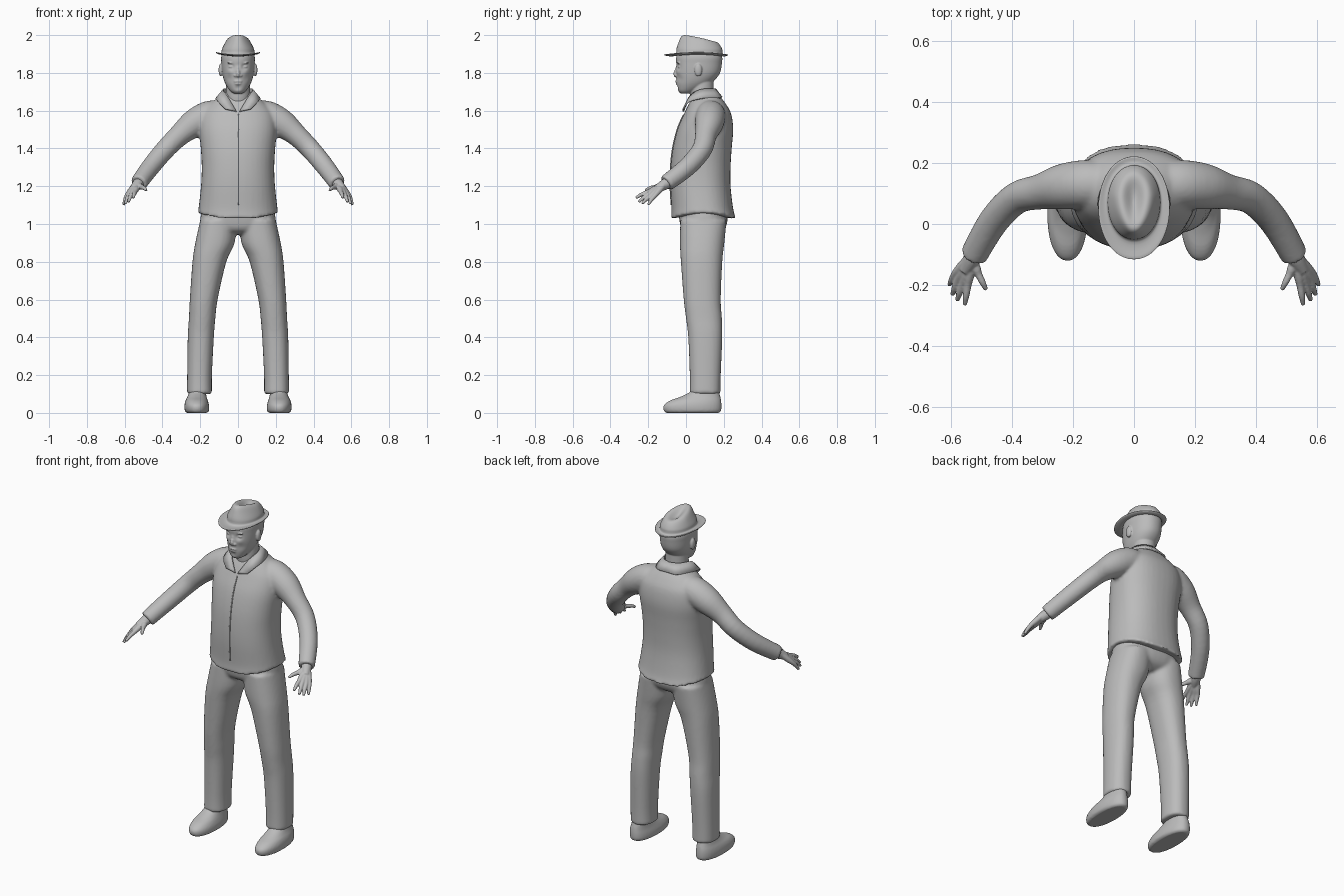
import bpy, bmesh, math
from mathutils import Vector

cube = bpy.data.objects.get("Cube")
if cube:
    bpy.data.objects.remove(cube, do_unlink=True)

grey = bpy.data.materials.new("plain_grey")
grey.use_nodes = True
grey.diffuse_color = (0.5, 0.5, 0.5, 1)
grey.node_tree.nodes["Principled BSDF"].inputs["Base Color"].default_value = (0.5, 0.5, 0.5, 1)
SIDES = (1, -1)


def spline(rows, steps):
    """Smooth interpolation through rows of numbers."""
    out = []
    for i in range(len(rows) - 1):
        a, b, c, d = (rows[min(max(j, 0), len(rows) - 1)] for j in (i - 1, i, i + 1, i + 2))
        for s in range(steps):
            t = s / steps
            out.append([q + 0.5 * t * (r - p + t * (2*p - 5*q + 4*r - w + t * (3*(q - r) + w - p)))
                        for p, q, r, w in zip(a, b, c, d)])
    return out + [list(rows[-1])]


def skin(bm, rings):
    """Join rings of points into a closed shell."""
    loops = [[bm.verts.new(p) for p in ring] for ring in rings]
    n = len(loops[0])
    for a, b in zip(loops, loops[1:]):
        for i in range(n):
            j = (i + 1) % n
            bm.faces.new((a[i], a[j], b[j], b[i]))
    bm.faces.new(loops[0][::-1])
    bm.faces.new(loops[-1])
    return [v for loop in loops for v in loop]


def stack(bm, rows, mirror=1, power=2.3, segs=40, steps=4):
    """Upright loft; row = z, x0, x1, y0, y1, dip at front and back."""
    rings = []
    for z, x0, x1, y0, y1, dip in spline(rows, steps):
        ring = []
        for k in range(segs):
            a = math.tau * k / segs
            c, s = math.cos(a), math.sin(a)
            e = 2 / power
            ring.append((mirror * ((x0 + x1) / 2 + (x1 - x0) / 2 * math.copysign(abs(c) ** e, c)),
                         (y0 + y1) / 2 + (y1 - y0) / 2 * math.copysign(abs(s) ** e, s),
                         z - dip * s * s))
        rings.append(ring)
    return skin(bm, rings)


def tube(bm, rows, mirror=1, segs=16, steps=4):
    """Limb along a path; row = x, y, z, radius."""
    path = spline(rows, steps)
    pts = [Vector((mirror * r[0], r[1], r[2])) for r in path]
    rings = []
    for i, p in enumerate(pts):
        t = (pts[min(i + 1, len(pts) - 1)] - pts[max(i - 1, 0)]).normalized()
        u = t.cross(Vector((1, 0, 0)) if abs(t.z) > 0.95 else Vector((0, 0, 1))).normalized()
        v = u.cross(t)
        rings.append([p + path[i][3] * (u * math.cos(math.tau * k / segs) + v * math.sin(math.tau * k / segs))
                      for k in range(segs)])
    skin(bm, rings)


def ball(bm, centre, size):
    made = bmesh.ops.create_uvsphere(bm, u_segments=16, v_segments=10, radius=1)["verts"]
    for v in made:
        v.co = Vector(v.co[i] * size[i] + centre[i] for i in range(3))


def finish(name, bm, voxel=0, smooth=0, angle=180):
    bmesh.ops.recalc_face_normals(bm, faces=bm.faces)
    mesh = bpy.data.meshes.new(name)
    bm.to_mesh(mesh)
    bm.free()
    mesh.materials.append(grey)
    ob = bpy.data.objects.new(name, mesh)
    bpy.context.collection.objects.link(ob)
    bpy.ops.object.select_all(action="DESELECT")
    ob.select_set(True)
    bpy.context.view_layer.objects.active = ob
    if angle < 180:
        bpy.ops.object.shade_smooth_by_angle(angle=math.radians(angle))
    else:
        mesh.shade_smooth()
    if voxel:
        m = ob.modifiers.new("Blend", "REMESH")
        m.mode, m.voxel_size, m.use_smooth_shade = "VOXEL", voxel, True
    if smooth:
        m = ob.modifiers.new("Soften", "SMOOTH")
        m.factor, m.iterations = 0.5, smooth
    return ob


# Jacket: torso and sleeves blended together
bm = bmesh.new()
torso = [(1.06, .213, -.08, .265, .035), (1.1, .207, -.077, .25, .02), (1.2, .196, -.083, .236, 0),
         (1.3, .192, -.081, .236, 0), (1.4, .197, -.07, .242, 0), (1.5, .205, -.046, .25, 0),
         (1.58, .195, -.012, .24, 0), (1.63, .155, .012, .215, 0), (1.67, .105, .035, .185, 0),
         (1.7, .065, .045, .16, 0)]
stack(bm, [(z, -w, w, f, b, d) for z, w, f, b, d in torso])
for s in SIDES:
    tube(bm, [(.1, .13, 1.58, .075), (.16, .13, 1.57, .08), (.235, .122, 1.53, .075), (.31, .105, 1.47, .058),
              (.385, .085, 1.395, .053), (.46, .01, 1.305, .05), (.527, -.105, 1.215, .045)], s, 24)
finish("jacket", bm, .009, 4)

# Front seam of the jacket
bm = bmesh.new()
tube(bm, [(.003, f - .0005, z, .0035) for z, w, f, b, d in torso[1:7]], 1, 8)
finish("jacket_seam", bm)

# Shirt collar, two folded flaps
bm = bmesh.new()
top = [(0, .155, 1.715), (.05, .135, 1.715), (.078, .075, 1.71), (.055, .02, 1.675), (.008, -.014, 1.595)]
low = [(0, .19, 1.67), (.07, .178, 1.668), (.115, .085, 1.665), (.103, .012, 1.645), (.068, -.014, 1.608)]
for s in SIDES:
    rows = [[bm.verts.new((s * x, y, z)) for x, y, z in spline(edge, 4)] for edge in (top, low)]
    for i in range(len(rows[0]) - 1):
        bm.faces.new((rows[0][i], rows[0][i + 1], rows[1][i + 1], rows[1][i]))
bmesh.ops.remove_doubles(bm, verts=bm.verts, dist=.0005)
collar = finish("collar", bm, angle=40)
m = collar.modifiers.new("Thickness", "SOLIDIFY")
m.thickness, m.offset = .008, 0

# Trousers: hips and legs blended together
bm = bmesh.new()
stack(bm, [(.945, -.13, .13, .02, .16, 0), (.97, -.185, .185, -.02, .2, 0), (1.02, -.2, .2, -.035, .22, 0),
           (1.1, -.185, .185, -.04, .21, 0)])
for s in SIDES:
    stack(bm, [(.1, .138, .27, .02, .182, 0), (.2, .138, .269, .02, .184, 0), (.4, .128, .266, .012, .192, 0),
               (.5, .12, .26, 0, .19, 0), (.6, .108, .255, -.012, .184, 0), (.8, .062, .241, -.027, .192, 0),
               (.9, .018, .226, -.032, .203, 0), (1.02, .008, .2, -.03, .215, 0)], s)
finish("trousers", bm, .009, 4)

# Shoes
for s, side in zip(SIDES, ("left", "right")):
    bm = bmesh.new()
    stack(bm, [(0, .163, .272, -.105, .175, 0), (.012, .153, .282, -.118, .186, 0), (.04, .153, .284, -.118, .188, 0),
               (.065, .16, .278, -.085, .186, 0), (.085, .166, .268, -.03, .182, 0),
               (.11, .17, .26, .02, .175, 0), (.14, .172, .255, .04, .17, 0)], s, 2.2)
    finish(side + "_shoe", bm, .007, 2)

# Hands: each finger runs from the wrist through its knuckle to its tip
fingers = [((-.006, 0, 0), (.545, -.2, 1.17), (.555, -.265, 1.138)),
           ((0, 0, 0), (.562, -.195, 1.16), (.58, -.25, 1.116)),
           ((.004, 0, 0), (.578, -.182, 1.153), (.596, -.232, 1.107)),
           ((.01, .004, 0), (.588, -.165, 1.15), (.606, -.2, 1.102)),
           ((-.01, 0, 0), (.51, -.165, 1.195), (.485, -.215, 1.178))]
for s, side in zip(SIDES, ("left", "right")):
    bm = bmesh.new()
    wrist = Vector((.538, -.125, 1.203))
    tube(bm, [(.515, -.08, 1.23, .03), (.535, -.12, 1.205, .028), (.555, -.155, 1.185, .02)], s)
    for shift, knuckle, tip in fingers:
        root, k, t = wrist + Vector(shift), Vector(knuckle), Vector(tip)
        tube(bm, [(*root, .017), (*root.lerp(k, .6), .016), (*k, .0125),
                  (*(k.lerp(t, .55) + Vector((0, 0, .004))), .0105), (*t, .007)], s, 12)
    finish(side + "_hand", bm, .0035, 3)

# Head, shaped with small dents and swellings, then ears, nose, lips and neck
bm = bmesh.new()
skull = [(1.692, .026, -.03, .03), (1.705, .042, -.042, .06), (1.73, .06, -.048, .11), (1.76, .074, -.051, .15),
         (1.8, .084, -.053, .18), (1.85, .088, -.053, .19), (1.89, .088, -.05, .19), (1.94, .07, -.03, .165)]
verts = stack(bm, [(z, -w, w, f, b, 0) for z, w, f, b in skull], 1, 2.15, 72, 6)
dents = [(.034, 1.833, .011, .015), (-.034, 1.833, .011, .015), (0, 1.722, .006, .012), (0, 1.84, .003, .012),
         (.045, 1.77, .004, .018), (-.045, 1.77, .004, .018), (.042, 1.805, -.004, .015), (-.042, 1.805, -.004, .015)]
for v in verts:
    if v.co.y < .03:
        v.co.y += sum(amt * math.exp(-((v.co.x - x) ** 2 + (v.co.z - z) ** 2) / r ** 2) for x, z, amt, r in dents)
tube(bm, [(0, .1, 1.6, .068), (0, .085, 1.68, .064), (0, .085, 1.76, .062)], 1, 32)
tube(bm, [(0, -.04, 1.85, .007), (0, -.048, 1.82, .009), (0, -.056, 1.793, .012), (0, -.05, 1.782, .008)])
ball(bm, (0, -.047, 1.755), (.024, .01, .006))
ball(bm, (0, -.045, 1.743), (.021, .01, .007))
for s in SIDES:
    ball(bm, (s * .014, -.05, 1.786), (.009, .01, .008))
    ball(bm, (s * .034, -.032, 1.832), (.017, .011, .008))
    ball(bm, (s * .036, -.04, 1.853), (.022, .008, .005))
    ball(bm, (s * .092, .065, 1.815), (.011, .02, .034))
finish("head", bm, .004, 3)

# Hat: brim and crown in one loft, with a pinched, teardrop-creased top
bm = bmesh.new()
hat = [(1.902, .082, -.045, .185, .008), (1.897, .095, -.075, .2, .01), (1.904, .115, -.112, .22, .012),
       (1.91, .115, -.112, .22, .012), (1.906, .1, -.08, .205, .01), (1.908, .088, -.054, .194, .006),
       (1.93, .085, -.05, .192, 0), (1.965, .074, -.038, .185, 0), (1.993, .062, -.026, .175, 0),
       (2.006, .045, -.008, .155, 0), (2.008, .025, .025, .12, 0), (2.008, .003, .065, .075, 0)]
for v in stack(bm, [(z, -w, w, f, b, d) for z, w, f, b, d in hat], 1, 2.05, 64, 3):
    rise = min(max((v.co.z - 1.92) / .07, 0), 1)
    back = (v.co.y + .03) / .2
    v.co.x *= 1 - .22 * rise * max(1 - back * 1.6, 0)
    v.co.z -= rise * .036 * max(back, 0)
    width = .014 + .022 * min(max(back, 0), 1)
    v.co.z -= rise * .028 * math.exp(-(v.co.x / width) ** 2 - ((v.co.y - .085) / .06) ** 2)
finish("hat", bm, angle=50)
